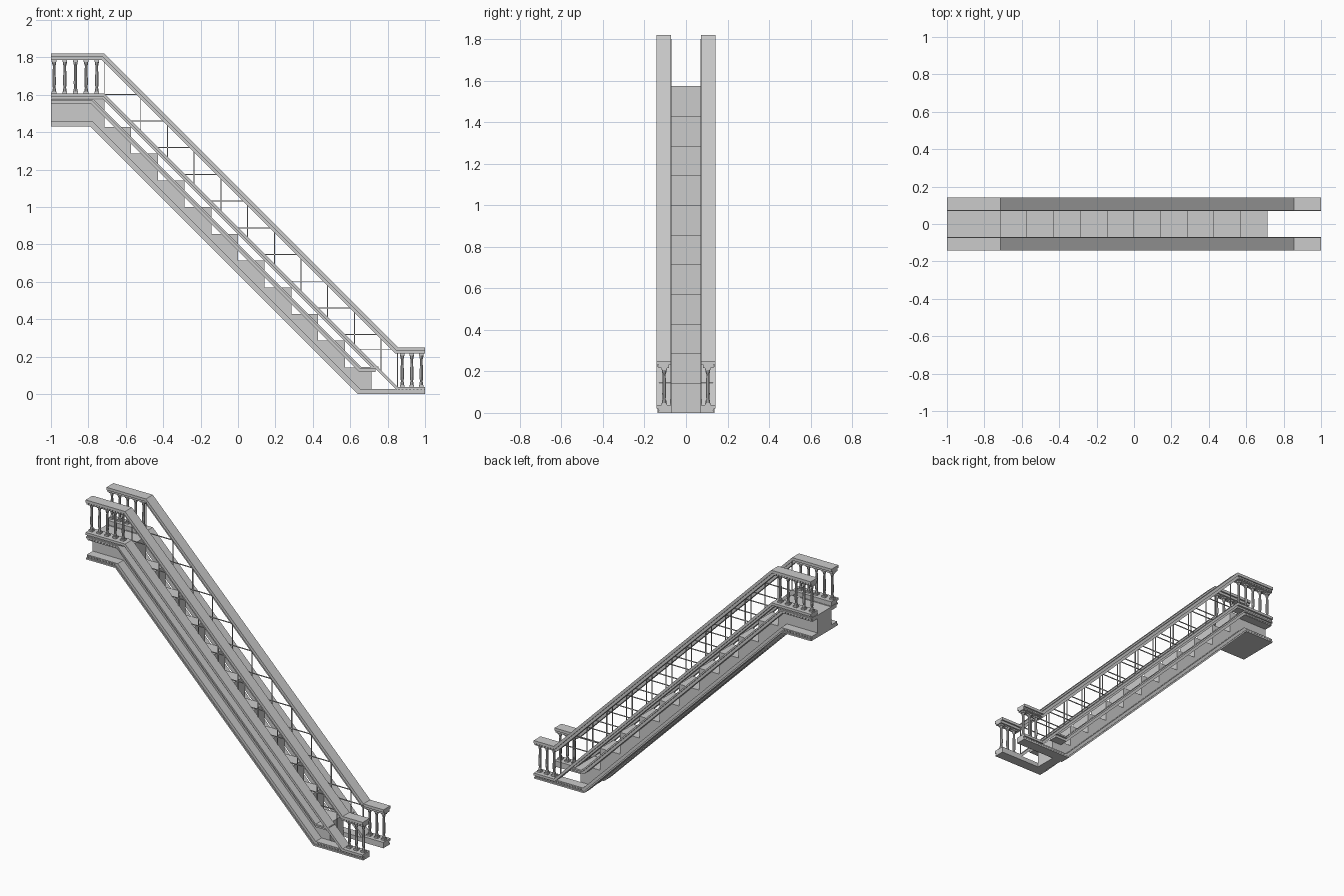
import bpy, bmesh, math

if "Cube" in bpy.data.objects:
    bpy.data.objects.remove(bpy.data.objects["Cube"])

R = 0.1428           # step rise and run
K = math.tan(math.radians(22.5))   # mitre shift at the 45 degree bends


def finish(bm, name):
    bmesh.ops.recalc_face_normals(bm, faces=bm.faces)
    me = bpy.data.meshes.new(name)
    bm.to_mesh(me)
    bm.free()
    ob = bpy.data.objects.new(name, me)
    bpy.context.collection.objects.link(ob)
    return ob


def prism(bm, pts, y0, y1):
    """Extrude an x-z outline from y0 to y1."""
    a = [bm.verts.new((x, y0, z)) for x, z in pts]
    b = [bm.verts.new((x, y1, z)) for x, z in pts]
    n = len(pts)
    bm.faces.new(a)
    bm.faces.new(b[::-1])
    for i in range(n):
        bm.faces.new((a[i], a[(i + 1) % n], b[(i + 1) % n], b[i]))


def box(bm, x0, x1, y0, y1, z0, z1):
    prism(bm, [(x0, z0), (x1, z0), (x1, z1), (x0, z1)], y0, y1)


def band(bm, path, d0, d1, y0, y1):
    """Bent strip below a path, between depths d0 and d1, with mitred bends."""
    def off(d):
        last = len(path) - 1
        return [(x - (K * d if 0 < i < last else 0), z - d) for i, (x, z) in enumerate(path)]
    for s in (-1, 1):
        prism(bm, off(d0) + off(d1)[::-1], s * y0, s * y1)


def dentils(bm, x0, x1, z, y):
    n = round((x1 - x0) / 0.02)
    for i in range(n):
        x = x0 + (i + 0.5) * (x1 - x0) / n
        for s in (-1, 1):
            box(bm, x - 0.005, x + 0.005, s * (y - 0.002), s * (y + 0.006), z - 0.005, z + 0.005)


# Solid stepped flight with the landing block
pts = [(0.65, 0), (0.714, 0)]
for i in range(10):
    pts += [(0.714 - R * i, R * (i + 1)), (0.714 - R * (i + 1), R * (i + 1))]
pts += [(-0.714, 1.575), (-1, 1.575), (-1, 1.43), (-0.79, 1.43)]
bm = bmesh.new()
prism(bm, pts, -0.07, 0.07)
finish(bm, "stair_flight")

# Handrail: wide cap with narrower moulding below
top = [(-1, 1.82), (-0.715, 1.82), (0.855, 0.25), (1, 0.25)]
bm = bmesh.new()
band(bm, top, 0, 0.018, 0.072, 0.143)
band(bm, top, 0.018, 0.034, 0.082, 0.132)
dentils(bm, -1, -0.73, 1.795, 0.132)
dentils(bm, 0.86, 1, 0.225, 0.132)
finish(bm, "handrails")

# Base rail carrying the balusters
base = [(-1, 1.608), (-0.715, 1.608), (0.855, 0.038), (1, 0.038)]
bm = bmesh.new()
band(bm, base, 0, 0.016, 0.07, 0.143)
band(bm, base[:2] + [(0.73, 0.163), (0.75, 0.163)], 0.016, 0.028, 0.07, 0.13)
finish(bm, "base_rails")

# Upper side moulding of the stringer
mid = [(-1, 1.578), (-0.775, 1.578), (0.658, 0.145), (0.735, 0.145)]
bm = bmesh.new()
band(bm, mid, 0, 0.010, 0.07, 0.138)
band(bm, mid, 0.010, 0.026, 0.07, 0.126)
dentils(bm, -1, -0.79, 1.56, 0.126)
finish(bm, "upper_stringer_mouldings")

# Lower side moulding of the stringer, running into the floor strip
low = [(-1, 1.458), (-0.778, 1.458), (0.652, 0.028), (1, 0.028)]
bm = bmesh.new()
band(bm, low, 0, 0.018, 0.07, 0.13)
band(bm, low, 0.018, 0.028, 0.07, 0.138)
dentils(bm, -1, -0.79, 1.447, 0.13)
dentils(bm, 0.66, 1, 0.016, 0.13)
finish(bm, "lower_stringer_mouldings")


# Turned balusters with square plinth and cap
def baluster(bm, x, y, z0, z1):
    for a, b, w in ((z0, z0 + 0.012, 0.013), (z1 - 0.012, z1, 0.013)):
        box(bm, x - w, x + w, y - w, y + w, a, b)
    h = z1 - z0
    prof = [(0.010, 0.012), (0.010, 0.024), (0.007, 0.030), (0.0095, 0.055),
            (0.007, h - 0.032), (0.010, h - 0.024), (0.011, h - 0.012)]
    rings = [[bm.verts.new((x + r * math.cos(math.tau * k / 8), y + r * math.sin(math.tau * k / 8), z0 + z))
              for k in range(8)] for r, z in prof]
    for lo, hi in zip(rings, rings[1:]):
        for k in range(8):
            j = (k + 1) % 8
            bm.faces.new((lo[k], lo[j], hi[j], hi[k]))


bm = bmesh.new()
for s in (-1, 1):
    for i in range(5):
        baluster(bm, -0.983 + 0.057 * i, s * 0.105, 1.606, 1.788)
    for i in range(3):
        baluster(bm, 0.878 + 0.051 * i, s * 0.105, 0.036, 0.218)
finish(bm, "balusters")

# Thin rods crossing between base rail and handrail
bm = bmesh.new()
t = 0.0025
for s in (-1, 1):
    ya, yb = s * 0.070, s * 0.075
    for i in range(10):
        z = 1.603 - R * i
        box(bm, 0.88 - z, 1.078 - z, ya, yb, z - t, z + t)
        x = -0.52 + R * i
        box(bm, x - t, x + t, ya, yb, 0.88 - x, 1.078 - x)
    box(bm, 0.645, 0.855, ya, yb, 0.24 - t, 0.24 + t)
    box(bm, -0.715 - t, -0.715 + t, ya, yb, 1.60, 1.80)
    box(bm, 0.853 - t, 0.853 + t, ya, yb, 0.03, 0.235)
finish(bm, "railing_rods")
